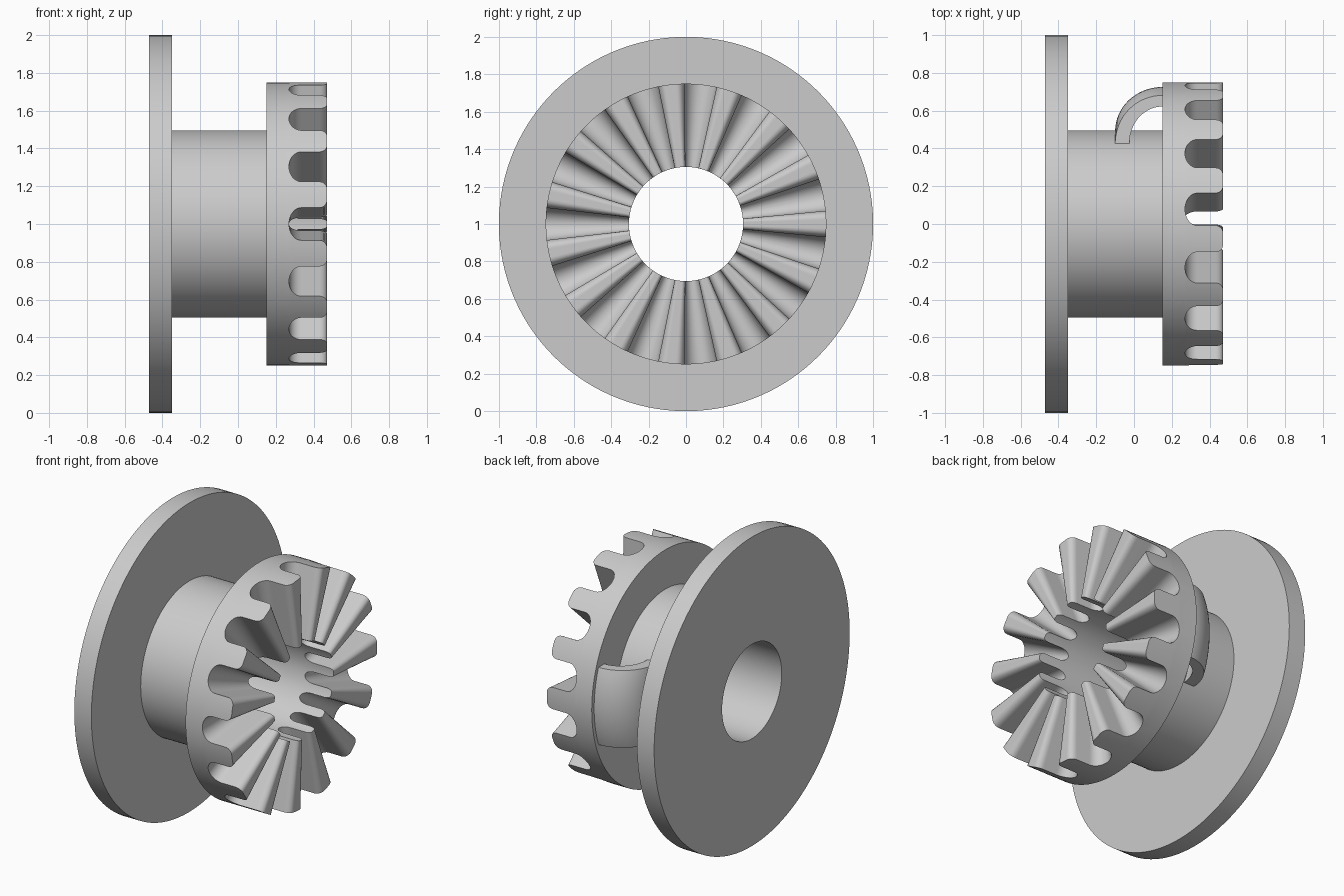
import bpy, bmesh
from math import sin, cos, pi, radians

cube = bpy.data.objects.get("Cube")
if cube:
    bpy.data.objects.remove(cube)

GREY = (0.6, 0.6, 0.6, 1.0)
mat = bpy.data.materials.new("plain_grey")
mat.use_nodes = True
mat.diffuse_color = GREY
mat.node_tree.nodes["Principled BSDF"].inputs["Base Color"].default_value = GREY

BORE, HUB, CROWN = 0.305, 0.495, 0.75
ROOT, TIP = 0.27, 0.472
TEETH, STEPS = 15, 8
PITCH = 2 * pi / TEETH


def polar(x, r, a):
    """Point around the x axis; angle 0 faces the front."""
    return (x, -r * cos(a), 1 + r * sin(a))


def skin(bm, rows, close=False):
    """Join rows of points with quads."""
    verts = [[bm.verts.new(p) for p in row] for row in rows]
    if close:
        verts.append(verts[0])
    for lo, hi in zip(verts, verts[1:]):
        for i in range(len(lo) - 1):
            bm.faces.new((lo[i], lo[i + 1], hi[i + 1], hi[i]))
    return verts


def finish(bm, name):
    bmesh.ops.remove_doubles(bm, verts=bm.verts, dist=1e-5)
    bmesh.ops.recalc_face_normals(bm, faces=bm.faces)
    mesh = bpy.data.meshes.new(name)
    bm.to_mesh(mesh)
    bm.free()
    mesh.materials.append(mat)
    obj = bpy.data.objects.new(name, mesh)
    bpy.context.collection.objects.link(obj)
    bpy.ops.object.select_all(action='DESELECT')
    obj.select_set(True)
    bpy.context.view_layer.objects.active = obj
    bpy.ops.object.shade_smooth_by_angle(angle=radians(35))


# Flange, hub and crown base, turned around the bore
bm = bmesh.new()
profile = [(ROOT, BORE), (-0.472, BORE), (-0.472, 1), (-0.35, 1),
           (-0.35, HUB), (0.15, HUB), (0.15, CROWN), (ROOT, CROWN)]
count = TEETH * STEPS
skin(bm, [[polar(x, r, 2 * pi * i / count) for x, r in profile]
          for i in range(count)], close=True)

# Tooth outline as (height, half angle): round root, straight flank, round tip
half, flank, fillet, tip = PITCH / 2, radians(5.4), 0.065, 0.04
levels = []
for i in range(9):
    t = pi / 2 * i / 8
    levels.append((ROOT + fillet * (1 - cos(t)), half - (half - flank) * sin(t)))
for i in range(7):
    t = pi / 2 * i / 6
    levels.append((TIP - tip + tip * sin(t), flank * (0.4 + 0.6 * cos(t))))

# Crown teeth, narrowing towards the bore
for k in range(TEETH):
    mid = PITCH * (k + 0.5)

    def row(x, w, r):
        return [polar(x, r, mid + w * (2 * j / STEPS - 1)) for j in range(STEPS + 1)]

    for r in (BORE, CROWN):
        skin(bm, [row(x, w, r) for x, w in levels])
    for side in (-1, 1):
        skin(bm, [[polar(x, r, mid + side * w) for r in (BORE, CROWN)]
                  for x, w in levels])
    skin(bm, [row(*levels[-1], r) for r in (BORE, CROWN)])
finish(bm, "toothed_flanged_hub")

# Curved guide bridging hub and crown on the back, trimmed flat above and below
bm = bmesh.new()
arc = [pi / 2 * i / 16 for i in range(17)]
outer = [(0.15 - 0.25 * cos(t), 0.49 + 0.235 * sin(t)) for t in arc]
inner = [(0.15 - 0.175 * cos(t), 0.49 + 0.18 * sin(t)) for t in arc]
loop = ([(outer[0][0], 0.46)] + outer + [(0.16, outer[-1][1]), (0.16, inner[-1][1])]
        + inner[::-1] + [(inner[0][0], 0.46)])
rows = [[polar(x, r, pi + radians(a)) for x, r in loop + loop[:1]]
        for a in range(-36, 37, 3)]
skin(bm, rows)
bmesh.ops.remove_doubles(bm, verts=bm.verts, dist=1e-5)
for side in (-1, 1):
    cut = bmesh.ops.bisect_plane(
        bm, geom=bm.verts[:] + bm.edges[:] + bm.faces[:], clear_outer=True,
        plane_co=(0, 0, 1 + side * 0.25), plane_no=(0, 0, side))
    edges = [e for e in cut["geom_cut"] if isinstance(e, bmesh.types.BMEdge)]
    bmesh.ops.contextual_create(bm, geom=edges)
finish(bm, "curved_guide")
